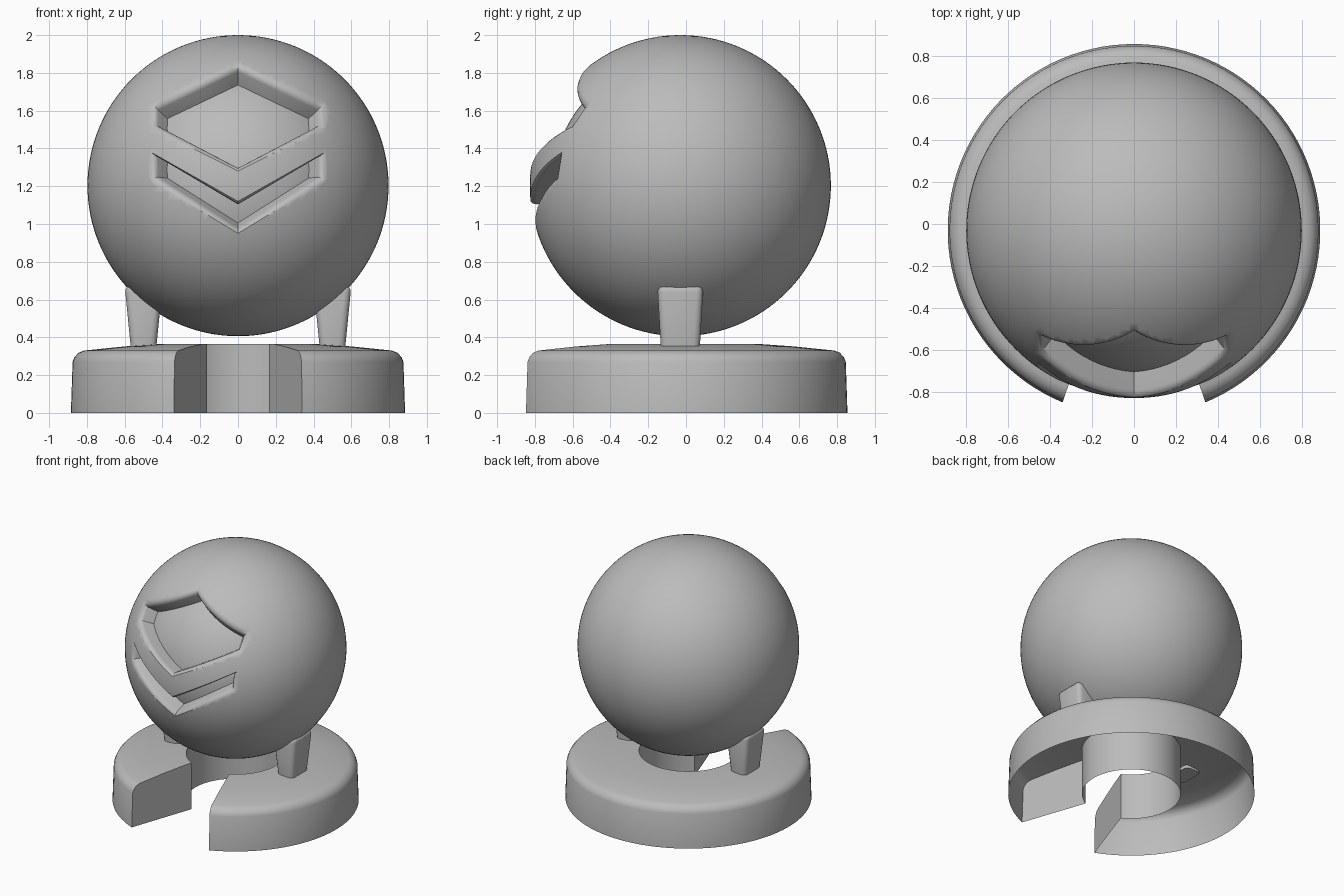
import bpy, bmesh, math
from mathutils import Vector

cube = bpy.data.objects.get("Cube")
if cube:
    bpy.data.objects.remove(cube, do_unlink=True)

RADIUS = 0.797
CENTRE = Vector((0, -0.03, 1.203))

grey = bpy.data.materials.new("plain_grey")
grey.use_nodes = True
grey.diffuse_color = (0.5, 0.5, 0.5, 1)
grey.node_tree.nodes["Principled BSDF"].inputs["Base Color"].default_value = (0.5, 0.5, 0.5, 1)


def add_object(name, bm, location, recalc=True):
    if recalc:
        bmesh.ops.recalc_face_normals(bm, faces=bm.faces)
    mesh = bpy.data.meshes.new(name)
    bm.to_mesh(mesh)
    bm.free()
    mesh.materials.append(grey)
    obj = bpy.data.objects.new(name, mesh)
    obj.location = location
    bpy.context.collection.objects.link(obj)
    return obj


def activate(obj):
    bpy.ops.object.select_all(action='DESELECT')
    obj.select_set(True)
    bpy.context.view_layer.objects.active = obj


def smooth(obj, angle=35):
    activate(obj)
    bpy.ops.object.shade_smooth_by_angle(angle=math.radians(angle))


def ball(name, radius, u, v):
    bm = bmesh.new()
    bmesh.ops.create_uvsphere(bm, u_segments=u, v_segments=v, radius=radius)
    return add_object(name, bm, CENTRE)


def visor_cutter(name, half, top, bottom, columns=24):
    """Chevron opening swept outward from the ball's centre, flared at the rim."""
    levels = [(0.6, 0), (0.96, 0), (0.978, 0.004), (0.99, 0.010), (1.0, 0.02), (1.02, 0.04), (1.45, 0.04)]
    bm = bmesh.new()
    loops = []
    for i in range(columns + 1):
        t = 2 * i / columns - 1
        lower, upper = [], []
        for k, grow in levels:
            x = t * (half + grow)
            for ends, side, out in ((bottom, lower, -grow), (top, upper, grow)):
                z = ends[0] + (ends[1] - ends[0]) * abs(t) + out - CENTRE.z
                y = -math.sqrt(RADIUS ** 2 - x * x - z * z)
                side.append(bm.verts.new(Vector((x, y, z)) * k))
        loops.append(lower + upper[::-1])
    size = len(loops[0])
    for a, b in zip(loops, loops[1:]):
        for j in range(size):
            n = (j + 1) % size
            bm.faces.new((a[j], a[n], b[n], b[j]))
    # End caps as strips between the lower and upper edges
    for loop in (loops[0], loops[-1]):
        for j in range(len(levels) - 1):
            bm.faces.new((loop[j], loop[j + 1], loop[size - 2 - j], loop[size - 1 - j]))
    cutter = add_object(name, bm, CENTRE)
    cutter.hide_render = True
    return cutter


# Ball head with two visor openings
head = ball("head_shell", RADIUS, 128, 64)
openings = [
    visor_cutter("upper_cutter", 0.44, (1.83, 1.62), (1.30, 1.53)),
    visor_cutter("lower_cutter", 0.44, (1.10, 1.36), (0.97, 1.25)),
]
for cutter in openings:
    mod = head.modifiers.new("opening", 'BOOLEAN')
    mod.object = cutter
    mod.operation = 'DIFFERENCE'
    mod.solver = 'EXACT'
    activate(head)
    bpy.ops.object.modifier_apply(modifier=mod.name)
    bpy.data.objects.remove(cutter, do_unlink=True)
smooth(head)

# Recessed surface behind the openings
smooth(ball("visor_floor", RADIUS * 0.85, 96, 48))

# Open-bottomed base ring with a wedge-shaped gap at the front
profile = [(0.885, 0), (0.876, 0.27), (0.866, 0.295), (0.845, 0.318), (0.815, 0.33),
           (0.6, 0.352), (0.4, 0.366), (0.355, 0.366), (0.355, 0)]
WEDGE, APEX, STEPS = math.radians(19.1), 0.163, 96
bm = bmesh.new()
rows = []
for i in range(STEPS + 1):
    row = []
    for r, z in profile:
        start = WEDGE + math.asin(APEX * math.sin(WEDGE) / r)
        a = start + (2 * math.pi - 2 * start) * i / STEPS
        row.append(bm.verts.new((r * math.sin(a), -r * math.cos(a), z)))
    rows.append(row)
for a, b in zip(rows, rows[1:]):
    for j in range(len(profile) - 1):
        bm.faces.new((a[j], b[j], b[j + 1], a[j + 1]))
bm.faces.new(rows[0])
bm.faces.new(rows[-1][::-1])
smooth(add_object("base_ring", bm, (0, CENTRE.y, 0), recalc=False), 40)

# Tapered pegs holding the ball
for name, side in (("left_peg", 1), ("right_peg", -1)):
    bm = bmesh.new()
    bmesh.ops.create_cube(bm, size=2)
    for v in bm.verts:
        high = v.co.z > 0
        v.co.x *= 0.1 if high else 0.067
        v.co.y *= 0.122 if high else 0.103
        v.co.z = 0.675 if high else 0.34
    edges = [e for e in bm.edges if max(v.co.z for v in e.verts) > 0.5]
    bmesh.ops.bevel(bm, geom=edges, offset=0.035, segments=3, profile=0.5, affect='EDGES')
    smooth(add_object(name, bm, (0.5 * side, CENTRE.y, 0)), 40)
